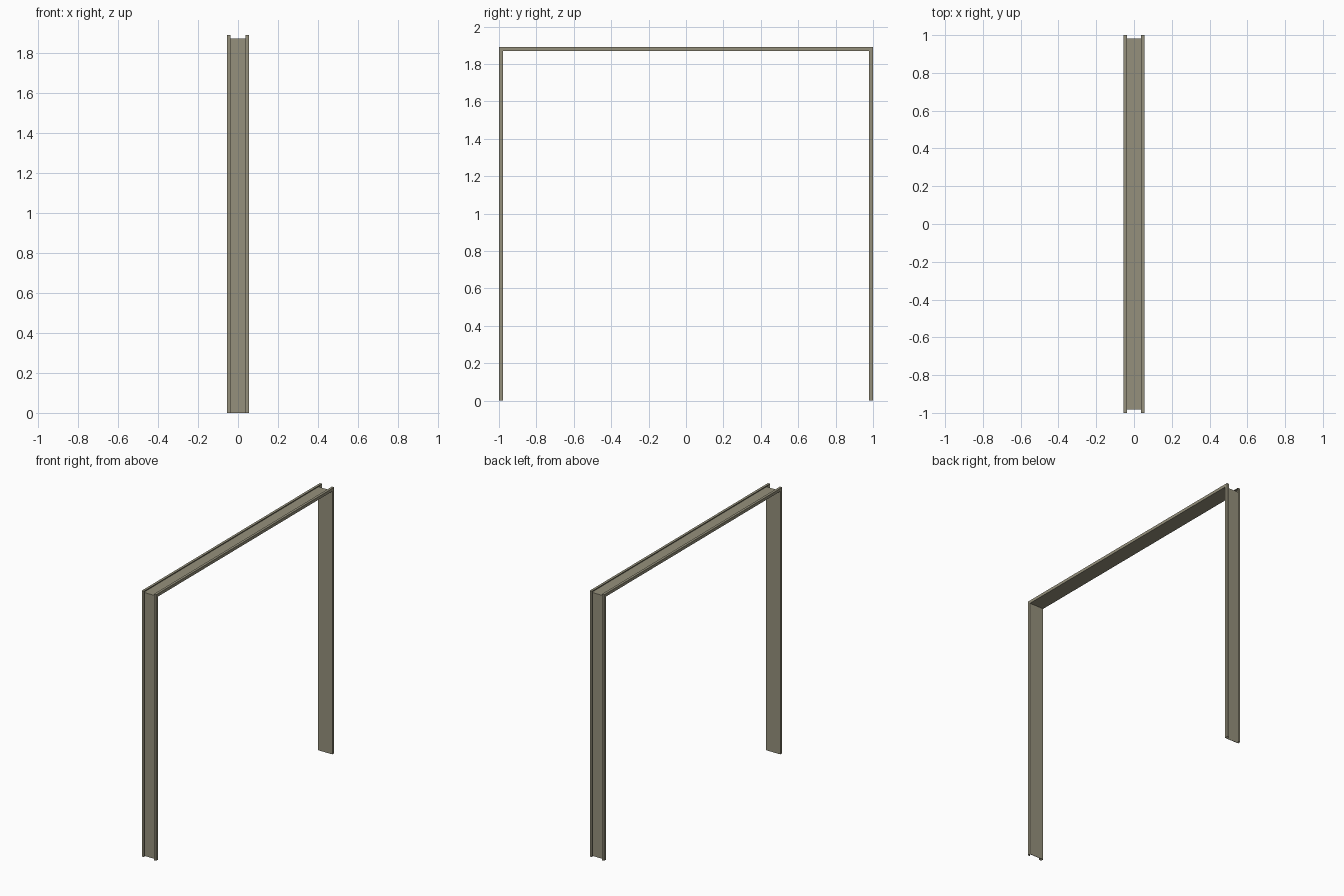
import bpy, bmesh

if "Cube" in bpy.data.objects:
    bpy.data.objects.remove(bpy.data.objects["Cube"])

HEIGHT = 1.89      # overall height
HALF_SPAN = 1.0    # half of overall width along y
HALF_W = 0.056     # half of frame depth along x
DEPTH = 0.021      # how far the side walls stand out from the web
LIP = 0.018        # width of the folded return
T = 0.0025         # sheet thickness

# Folded-sheet cross-section: (x, distance outward from the inner face)
half = [(HALF_W, 0), (HALF_W, DEPTH), (HALF_W - LIP, DEPTH),
        (HALF_W - LIP, DEPTH - T), (HALF_W - T, DEPTH - T), (HALF_W - T, T)]
profile = half + [(-x, d) for x, d in reversed(half)]

# Path stations with mitred corners: foot, corner, corner, foot
def station(side, top):
    return lambda x, d: (x, side * (HALF_SPAN - DEPTH + d),
                         HEIGHT - DEPTH + d if top else 0)

stations = [station(-1, False), station(-1, True),
            station(1, True), station(1, False)]

# Sweep the section up one jamb, across the header and down the other jamb
bm = bmesh.new()
rings = [[bm.verts.new(s(x, d)) for x, d in profile] for s in stations]
n = len(profile)
for a, b in zip(rings, rings[1:]):
    for i in range(n):
        j = (i + 1) % n
        bm.faces.new((a[i], a[j], b[j], b[i]))

# Close the cut ends at the feet
bm.faces.new(rings[0])
bm.faces.new(reversed(rings[-1]))
bmesh.ops.recalc_face_normals(bm, faces=bm.faces)

mesh = bpy.data.meshes.new("door_frame")
bm.to_mesh(mesh)
bm.free()
frame = bpy.data.objects.new("door_frame", mesh)
bpy.context.collection.objects.link(frame)

# Olive-grey paint
paint = bpy.data.materials.new("olive_grey_paint")
paint.diffuse_color = (0.30, 0.28, 0.20, 1)
paint.use_nodes = True
paint.node_tree.nodes["Principled BSDF"].inputs["Base Color"].default_value = paint.diffuse_color
mesh.materials.append(paint)
